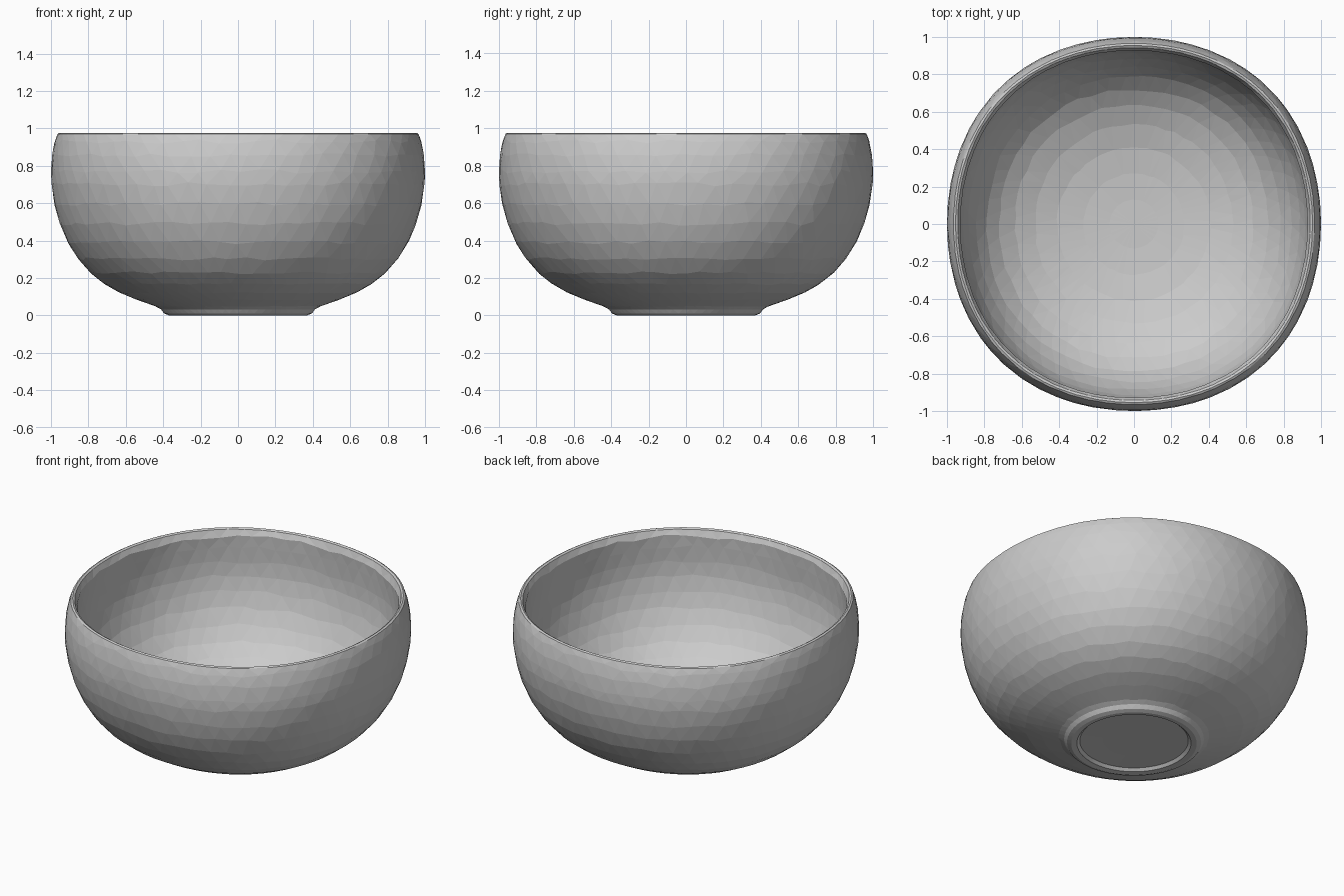
import bpy, bmesh, math, random

if "Cube" in bpy.data.objects:
    bpy.data.objects.remove(bpy.data.objects["Cube"])

random.seed(4)
SEGMENTS = 60

# Single clay colour
clay = bpy.data.materials.new("grey_clay")
clay.diffuse_color = (0.6, 0.6, 0.6, 1.0)
clay.use_nodes = True
clay.node_tree.nodes["Principled BSDF"].inputs["Base Color"].default_value = clay.diffuse_color

# Bowl cross-section (radius, height): foot recess, foot, outer wall, rim, inner wall, floor
profile = [
    (0.18, 0.022), (0.32, 0.02), (0.337, 0.004), (0.37, 0.0), (0.395, 0.01),
    (0.412, 0.032), (0.44, 0.048), (0.54, 0.083), (0.63, 0.12),
    (0.715, 0.168), (0.79, 0.228), (0.855, 0.302), (0.91, 0.39),
    (0.953, 0.49), (0.982, 0.595), (0.998, 0.70), (1.0, 0.77),
    (0.994, 0.86), (0.98, 0.93), (0.966, 0.97), (0.955, 0.976),
    (0.943, 0.969), (0.928, 0.93), (0.932, 0.86), (0.936, 0.76),
    (0.931, 0.67), (0.914, 0.58), (0.885, 0.485), (0.842, 0.395),
    (0.787, 0.312), (0.718, 0.243), (0.635, 0.187), (0.53, 0.14),
    (0.41, 0.105), (0.27, 0.085), (0.13, 0.077),
]

bm = bmesh.new()
step = 2 * math.pi / SEGMENTS


# The bowl is slightly squarish in plan: wider on the diagonals, round at the foot
def plan_scale(r, a):
    blend = min(1, max(0, (r - 0.4) / 0.3))
    return 1 + 0.012 * blend * (1 - math.cos(4 * a))


# Rings are staggered by half a step and slightly irregular for a faceted surface
rings = []
for i, (r, z) in enumerate(profile):
    edge = z < 0.04 or z > 0.95
    ring = []
    for k in range(SEGMENTS):
        a = step * (k + 0.5 * (i % 2) + random.uniform(-0.15, 0.15))
        slide = 0 if edge else random.uniform(-0.012, 0.012) * min(1, r)
        # Slide along the wall so the silhouette stays smooth
        r0, z0 = profile[max(i - 1, 0)]
        r1, z1 = profile[min(i + 1, len(profile) - 1)]
        length = math.hypot(r1 - r0, z1 - z0)
        rr = (r + slide * (r1 - r0) / length) * plan_scale(r, a)
        zz = z + slide * (z1 - z0) / length
        ring.append(bm.verts.new((rr * math.cos(a), rr * math.sin(a), zz)))
    rings.append(ring)

# Triangles between neighbouring rings
for i in range(len(rings) - 1):
    low, high = rings[i], rings[i + 1]
    for k in range(SEGMENTS):
        n = (k + 1) % SEGMENTS
        if i % 2 == 0:
            bm.faces.new((low[k], low[n], high[k]))
            bm.faces.new((low[n], high[n], high[k]))
        else:
            bm.faces.new((low[k], high[n], high[k]))
            bm.faces.new((low[k], low[n], high[n]))

# Close the underside and the inner floor
for ring, z in ((rings[0], profile[0][1]), (rings[-1], profile[-1][1])):
    centre = bm.verts.new((0, 0, z))
    for k in range(SEGMENTS):
        bm.faces.new((ring[k], ring[(k + 1) % SEGMENTS], centre))

bmesh.ops.recalc_face_normals(bm, faces=bm.faces[:])
mesh = bpy.data.meshes.new("bowl")
bm.to_mesh(mesh)
bm.free()
mesh.materials.append(clay)
bowl = bpy.data.objects.new("bowl", mesh)
bpy.context.collection.objects.link(bowl)
